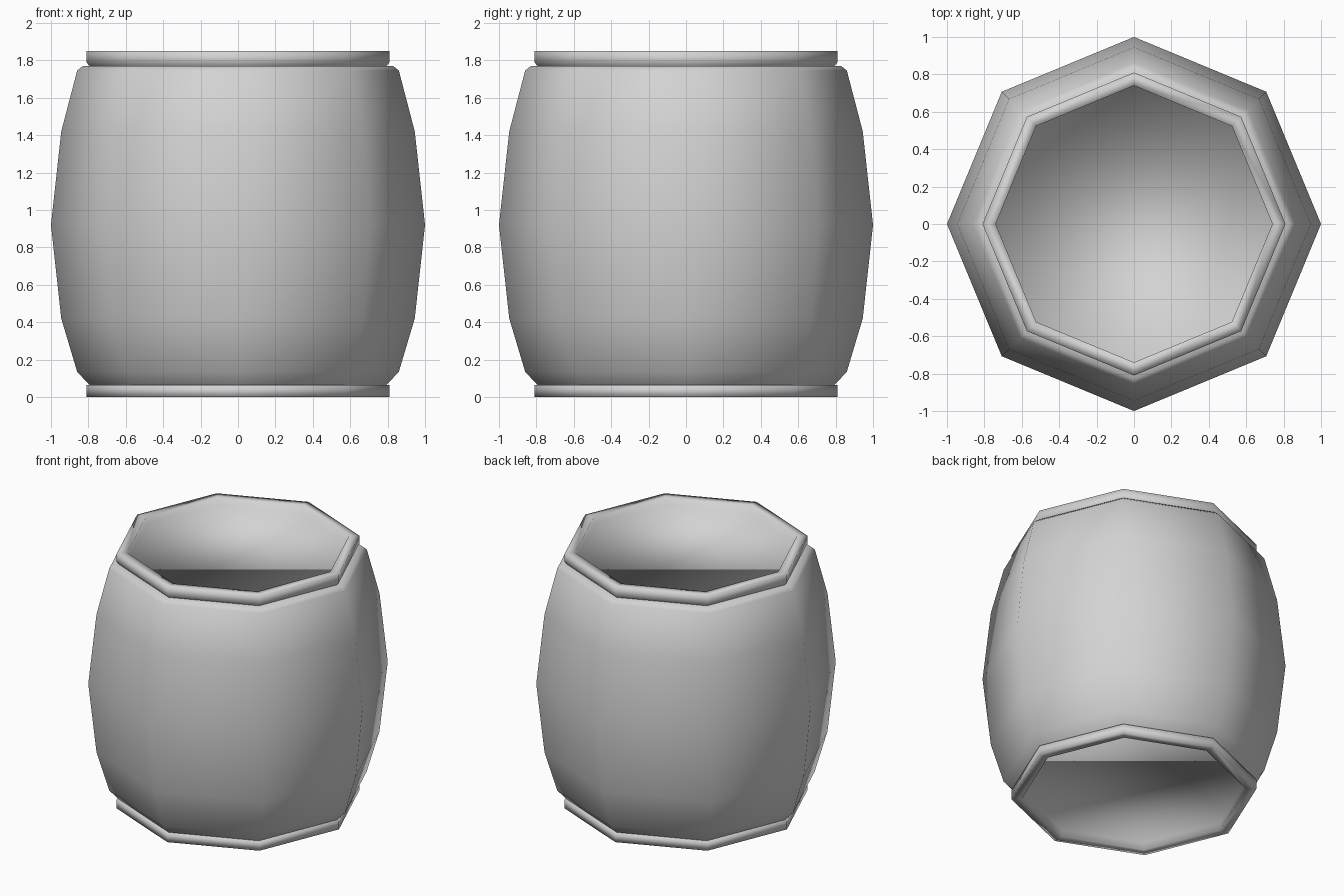
import bpy
import bmesh
from math import cos, sin, pi

SIDES = 8
HEIGHT = 1.85

cube = bpy.data.objects.get("Cube")
if cube:
    bpy.data.objects.remove(cube, do_unlink=True)

# One plain grey for the whole pot
grey = bpy.data.materials.new("plain_grey")
grey.use_nodes = True
colour = (0.65, 0.65, 0.65, 1)
grey.diffuse_color = colour
grey.node_tree.nodes["Principled BSDF"].inputs["Base Color"].default_value = colour


def lathe(name, profile, cap_end=False):
    """Turn a (radius, height) profile into a smooth eight-sided ring."""
    bm = bmesh.new()
    rings = []
    for r, z in profile:
        rings.append([bm.verts.new((r * cos(2 * pi * i / SIDES),
                                    r * sin(2 * pi * i / SIDES), z))
                      for i in range(SIDES)])
    for low, high in zip(rings, rings[1:]):
        for i in range(SIDES):
            j = (i + 1) % SIDES
            bm.faces.new((low[i], low[j], high[j], high[i]))
    if cap_end:
        bm.faces.new(rings[-1])
    bmesh.ops.recalc_face_normals(bm, faces=bm.faces)
    # The outermost face tells which way is outside
    outer = max(bm.faces, key=lambda f: f.calc_center_median().xy.length)
    if outer.normal.xy.dot(outer.calc_center_median().xy) < 0:
        bmesh.ops.reverse_faces(bm, faces=bm.faces)
    for face in bm.faces:
        face.smooth = True
    mesh = bpy.data.meshes.new(name)
    bm.to_mesh(mesh)
    bm.free()
    mesh.materials.append(grey)
    obj = bpy.data.objects.new(name, mesh)
    bpy.context.collection.objects.link(obj)
    return obj


# Bulging body with a small shoulder at the top
lathe("barrel_body", [(0.79, 0.06), (0.86, 0.135), (0.945, 0.42), (1.0, 0.92),
                      (0.945, 1.42), (0.86, 1.745), (0.83, 1.77), (0.77, 1.77)])

# Raised lip around a shallow recessed lid
lathe("top_rim", [(0.79, 1.765), (0.81, 1.79), (0.81, HEIGHT),
                  (0.74, HEIGHT), (0.74, HEIGHT - 0.05)], cap_end=True)

# Matching foot ring around a recessed base
lathe("bottom_rim", [(0.77, 0.065), (0.81, 0.065), (0.81, 0),
                     (0.74, 0), (0.74, 0.05)], cap_end=True)
